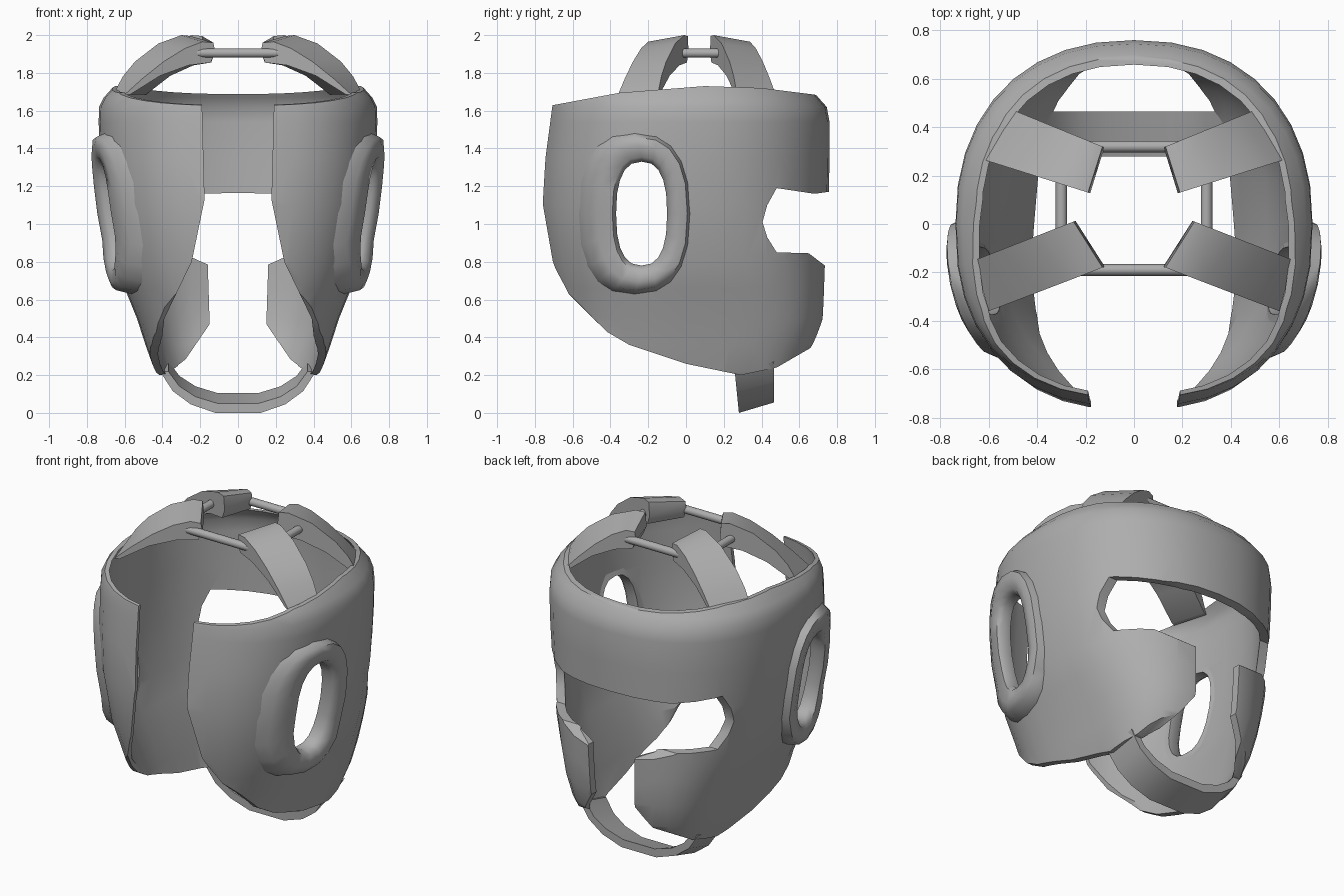
import bpy, bmesh, math
from mathutils import Vector

if "Cube" in bpy.data.objects:
    bpy.data.objects.remove(bpy.data.objects["Cube"])

GREY = (0.42, 0.42, 0.42, 1)
leather = bpy.data.materials.new("grey_leather")
leather.use_nodes = True
leather.diffuse_color = GREY
leather.node_tree.nodes["Principled BSDF"].inputs["Base Color"].default_value = GREY

# height, half width, front depth, back depth, front squareness, wall thickness
LEVELS = [(0.1, 0.38, 0.54, 0.6, 3.3, 0.04), (0.22, 0.44, 0.62, 0.63, 3.3, 0.04),
          (0.36, 0.49, 0.69, 0.65, 3.2, 0.045), (0.5, 0.535, 0.73, 0.67, 3, 0.05),
          (0.66, 0.6, 0.74, 0.7, 2.7, 0.05), (0.8, 0.65, 0.745, 0.735, 2.5, 0.05),
          (1.1, 0.705, 0.755, 0.77, 2.3, 0.05), (1.35, 0.73, 0.76, 0.755, 2.25, 0.05),
          (1.54, 0.738, 0.76, 0.73, 2.25, 0.05), (1.62, 0.735, 0.745, 0.72, 2.25, 0.04),
          (1.67, 0.71, 0.7, 0.71, 2.25, 0.03), (1.74, 0.648, 0.65, 0.685, 2.25, 0.025),
          (1.8, 0.59, 0.59, 0.66, 2.25, 0.02)]
BACK_POWER = 2.45


def shell_x(y, z):
    """Half width of the shell at a depth and height."""
    for lo, hi in zip(LEVELS, LEVELS[1:]):
        if z <= hi[0]:
            break
    t = (z - lo[0]) / (hi[0] - lo[0])
    a, front, back, power = [p + (q - p) * t for p, q in zip(lo[1:5], hi[1:5])]
    depth, power = (front, power) if y > 0 else (back, BACK_POWER)
    r = min(abs(y) / depth, 0.98)
    return a * (1 - r ** power) ** (1 / power)


def oval(cx, cy, rx, ry, count, power=2.0):
    pts = []
    for i in range(count):
        c, s = (f(math.tau * i / count) for f in (math.cos, math.sin))
        pts.append((cx + math.copysign(abs(c) ** (2 / power), c) * rx,
                    cy + math.copysign(abs(s) ** (2 / power), s) * ry))
    return pts


def loft(name, rings, cap=False, close=False):
    """Skin a list of equal point rings."""
    bm = bmesh.new()
    rows = [[bm.verts.new(p) for p in ring] for ring in rings]
    n = len(rows[0])
    pairs = list(zip(rows, rows[1:])) + ([(rows[-1], rows[0])] if close else [])
    for a, b in pairs:
        for i in range(n):
            j = (i + 1) % n
            bm.faces.new((a[i], a[j], b[j], b[i]))
    if cap:
        bm.faces.new(rows[0][::-1])
        bm.faces.new(rows[-1])
    bmesh.ops.recalc_face_normals(bm, faces=bm.faces)
    mesh = bpy.data.meshes.new(name)
    bm.to_mesh(mesh)
    bm.free()
    obj = bpy.data.objects.new(name, mesh)
    bpy.context.collection.objects.link(obj)
    mesh.materials.append(leather)
    return obj


def activate(obj):
    bpy.ops.object.select_all(action='DESELECT')
    obj.select_set(True)
    bpy.context.view_layer.objects.active = obj


def smooth(obj, angle=35):
    activate(obj)
    bpy.ops.object.shade_smooth_by_angle(angle=math.radians(angle))


def cut(obj, cutter, operation):
    activate(obj)
    mod = obj.modifiers.new("cut", 'BOOLEAN')
    mod.operation, mod.solver, mod.object = operation, 'EXACT', cutter
    bpy.ops.object.modifier_apply(modifier=mod.name)
    bpy.data.objects.remove(cutter)


def mirror(obj):
    obj.modifiers.new("mirror", 'MIRROR')


def side_prism(outline):
    return loft("cutter", [[(x, y, z) for y, z in outline] for x in (-1, 1)], cap=True)


def end_prism(half, y0, y1):
    outline = half + [(-x, z) for x, z in reversed(half)]
    return loft("cutter", [[(x, y, z) for x, z in outline] for y in (y0, y1)], cap=True)


# Head shell: outer and inner walls, thinning towards the back
outer, inner = [], []
for z, a, front, back, power, thick in LEVELS:
    for wall, t in ((outer, 0), (inner, thick)):
        front_half = oval(0, 0, a - t, front - t, 36, power)[:18]
        back_half = oval(0, 0, a - t, back - t * 0.4, 36, BACK_POWER)[18:]
        wall.append([(x, y, z) for x, y in front_half + back_half])
shell = loft("head_shell", outer + inner[::-1], close=True)

# Side outline with the face opening
cut(shell, side_prism([
    (-0.9, 0.9), (-0.72, 0.78), (-0.65, 0.66), (-0.42, 0.43), (-0.3, 0.36), (0, 0.26),
    (0.29, 0.2), (0.48, 0.24), (0.67, 0.35), (0.725, 0.5), (0.735, 0.78), (0.65, 0.845),
    (0.48, 0.85), (0.43, 0.93), (0.405, 1.01), (0.43, 1.1), (0.48, 1.19), (0.68, 1.16),
    (0.9, 1.19), (0.9, 1.6), (0.68, 1.685), (0.4, 1.72), (0.1, 1.73), (-0.35, 1.695),
    (-0.7, 1.63), (-0.9, 1.6)]), 'INTERSECT')
# Back opening and chin gap
cut(shell, end_prism([(0.19, 1.9), (0.19, 1.62), (0.177, 1.13), (0.245, 0.8),
                      (0.39, 0.5), (0.425, 0.2), (0.425, 0)], -1, -0.05), 'DIFFERENCE')
cut(shell, end_prism([(0.26, 1.0), (0.26, 0.83), (0.16, 0.785), (0.15, 0.47), (0.28, 0.28),
                      (0.38, 0.2), (0.38, 0)], 0.3, 1), 'DIFFERENCE')
# Ear holes
cut(shell, side_prism(oval(-0.235, 1.055, 0.16, 0.3, 16, 2.4)), 'DIFFERENCE')
smooth(shell)

# Raised padding around the ears: centre, radii, lift above the shell
PAD = [(-0.235, 1.055, 0.14, 0.28, -0.06), (-0.235, 1.055, 0.135, 0.275, 0.0),
       (-0.235, 1.055, 0.155, 0.3, 0.033), (-0.25, 1.055, 0.22, 0.36, 0.048),
       (-0.265, 1.055, 0.272, 0.405, 0.042), (-0.275, 1.055, 0.3, 0.43, -0.015),
       (-0.24, 1.055, 0.2, 0.345, -0.04)]
rings = []
for cy, cz, ry, rz, lift in PAD:
    # the lower end stands further out
    rings.append([(shell_x(y, z) + lift + max(lift, 0) * max(0, 0.9 - z) * 3, y, z)
                  for y, z in oval(cy, cz, ry, rz, 20, 2.5)])
pad = loft("ear_padding", rings, close=True)
mirror(pad)
smooth(pad, 60)

# Crown straps: tapered wedges, outer edge lower than the inner edge
# (distance along strap, height) on top, then the shared underside
LOW_EDGE = [(0, 1.685), (0.2, 1.77), (0.44, 1.86), (0.68, 1.93), (0.88, 1.965), (1, 1.96)]
HIGH_EDGE = [(0, 1.685), (0.12, 1.78), (0.28, 1.86), (0.58, 1.955), (0.88, 2.0), (1, 1.995)]
UNDERSIDE = [(1.02, 1.91), (0.97, 1.855), (0.72, 1.84), (0.4, 1.785), (0.06, 1.685)]
STRAPS = {"front_crown_strap": [((0.51, 0.475), (0.13, 0.32)), ((0.635, 0.27), (0.19, 0.13))],
          "back_crown_strap": [((0.6, -0.36), (0.13, -0.18)), ((0.66, -0.15), (0.25, 0.01))]}
for name, edges in STRAPS.items():
    rings = []
    for (start, end), top in zip(edges, (LOW_EDGE, HIGH_EDGE)):
        a, b = Vector(start), Vector(end)
        rings.append([(*a.lerp(b, t), z) for t, z in top + UNDERSIDE])
    strap = loft(name, rings, cap=True)
    mirror(strap)
    smooth(strap, 50)


# Cords joining the straps
def cord(name, p, q, r=0.024):
    p, q = Vector(p), Vector(q)
    u = (q - p).normalized().cross(Vector((0, 0, 1)))
    rings = [[c + u * x + Vector((0, 0, z)) for x, z in oval(0, 0, r, r, 12)] for c in (p, q)]
    obj = loft(name, rings, cap=True)
    smooth(obj, 45)
    return obj


cord("front_cord", (-0.24, 0.32, 1.905), (0.24, 0.32, 1.905))
cord("back_cord", (-0.24, -0.19, 1.905), (0.24, -0.19, 1.905))
mirror(cord("side_cord", (0.3, -0.03, 1.905), (0.3, 0.18, 1.905)))

# Chin strap, a tilted band swept under the jaw
half = [(0.41, 0.215), (0.345, 0.115), (0.25, 0.045), (0.12, 0.0)]
path = half + [(-x, z) for x, z in reversed(half)]
rings = []
for x, z in path:
    ix, iz = x * 0.9, z + 0.05 * (1 - z / 0.24)
    back, front = 0.28 - 0.1 * z, 0.465
    rings.append([(x, back, z), (x, front, z + 0.055),
                  (ix, front, iz + 0.055), (ix, back, iz)])
chin = loft("chin_strap", rings, cap=True)
smooth(chin, 25)
